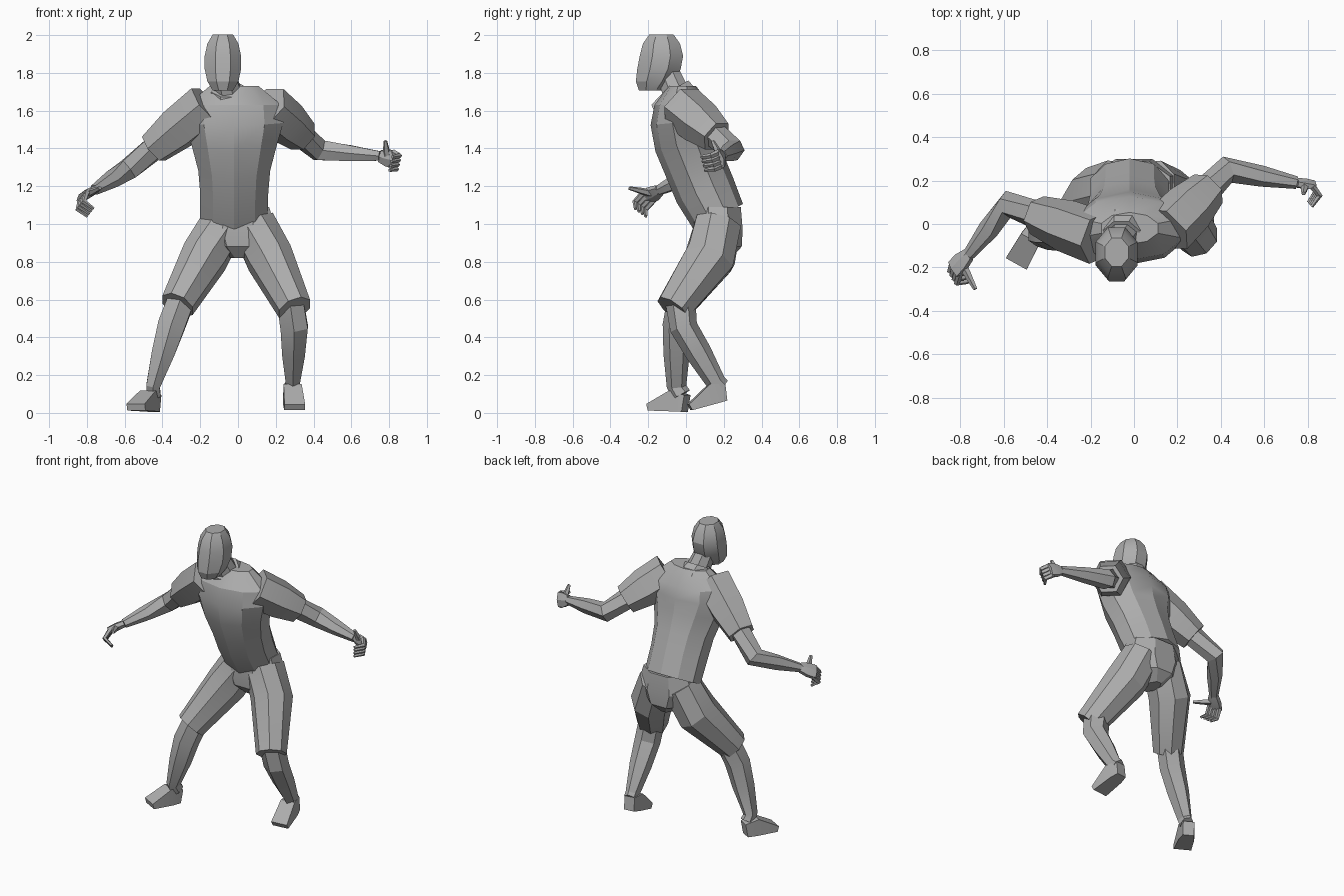
import bpy, bmesh, math
from mathutils import Vector

cube = bpy.data.objects.get("Cube")
if cube:
    bpy.data.objects.remove(cube)

grey = bpy.data.materials.new("plain grey")
grey.use_nodes = True
grey.diffuse_color = (.42, .42, .42, 1)
grey.node_tree.nodes["Principled BSDF"].inputs["Base Color"].default_value = grey.diffuse_color

ACROSS = Vector((1, 0, 0))
UP = Vector((0, 0, 1))


def loft(name, centres, widths, depths=None, sides=6, ref=ACROSS, axis=None):
    """Skin faceted rings along a path, with half widths measured along ref."""
    depths = depths or widths
    corner = 1 / math.cos(math.pi / sides)
    angles = [math.tau * (side + .5) / sides for side in range(sides)]
    last = len(centres) - 1
    bm = bmesh.new()
    rings = []
    for index, (centre, width, depth) in enumerate(zip(centres, widths, depths)):
        tangent = axis or centres[min(index + 1, last)] - centres[max(index - 1, 0)]
        tangent = tangent.normalized()
        u = (ref - tangent * ref.dot(tangent)).normalized()
        v = tangent.cross(u)
        rings.append([bm.verts.new(centre + corner * (u * width * math.cos(angle) + v * depth * math.sin(angle)))
                      for angle in angles])
    for lower, upper in zip(rings, rings[1:]):
        for side in range(sides):
            bm.faces.new((lower[side - 1], lower[side], upper[side], upper[side - 1]))
    bm.faces.new(rings[0])
    bm.faces.new(rings[-1])
    bmesh.ops.recalc_face_normals(bm, faces=bm.faces)
    mesh = bpy.data.meshes.new(name)
    bm.to_mesh(mesh)
    bm.free()
    mesh.materials.append(grey)
    part = bpy.data.objects.new(name, mesh)
    bpy.context.collection.objects.link(part)
    part.select_set(True)
    bpy.context.view_layer.objects.active = part


def build_arm(side, shoulder, elbow, wrist, knuckle, curl, thumb_tip):
    shoulder, elbow, wrist, knuckle, curl, thumb_tip = map(
        Vector, (shoulder, elbow, wrist, knuckle, curl, thumb_tip))
    # Short sleeve and bare arm
    loft(side + "_sleeve", [shoulder.lerp(elbow, t) for t in (-.1, .3, .65)],
         (.11, .105, .08), ref=UP)
    loft(side + "_arm", [shoulder.lerp(elbow, .5), elbow, elbow.lerp(wrist, .5), wrist],
         (.06, .055, .042, .025), ref=UP)
    # Palm, with the fingers fanned across it
    reach = knuckle - wrist
    spread = reach.cross(curl).normalized()
    palm = wrist.lerp(knuckle, .5)
    loft(side + "_palm", [wrist, palm, knuckle], (.03, .045, .045), (.02, .022, .018), ref=spread)
    for number, finger in enumerate(("index", "middle", "ring", "little")):
        base = knuckle + spread * .025 * (1.5 - number)
        bend = base + reach * .3 + curl * .4
        loft(f"{side}_{finger}_finger", [base - reach * .2, bend, base + curl],
             (.013, .012, .007), sides=5, ref=spread)
    loft(side + "_thumb", [palm, palm.lerp(thumb_tip, .5), thumb_tip],
         (.018, .014, .008), sides=5, ref=reach)


def build_leg(side, hip, knee, ankle, heel, toe):
    hip, knee, ankle, heel, toe = map(Vector, (hip, knee, ankle, heel, toe))
    # Shorts leg with its thigh pushed back
    thigh = hip.lerp(knee, .4) + Vector((0, .05, 0))
    loft(side + "_shorts_leg", [hip, thigh, knee], (.115, .12, .088), (.12, .13, .09), sides=8)
    # Bare lower leg
    loft(side + "_shin", [knee.lerp(thigh, .2), knee.lerp(ankle, .25), knee.lerp(ankle, .6),
                          ankle, ankle.lerp(heel, .5)],
         (.07, .072, .06, .036, .036), (.07, .064, .06, .045, .045))
    # Flat-soled shoe
    instep = heel.lerp(toe, .35) + UP * .02
    loft(side + "_shoe", [heel, instep, toe], (.035, .048, .055), (.045, .055, .018),
         sides=4, ref=(toe - heel).cross(UP))


bpy.ops.object.select_all(action='DESELECT')

# Head: a rounded block whose chin juts forward
centres, sizes = [], []
for step in range(6):
    angle = .5 + (math.pi - 1) * step / 5
    height = -math.cos(angle) / math.cos(.5)
    centres.append(Vector((-.08, -.13 + .055 * min(height, 0), 1.855 + .147 * height)))
    sizes.append(math.sin(angle) ** .8)
loft("head", centres, [size * .098 for size in sizes], [size * .117 for size in sizes], sides=8, axis=UP)

# Neck and collar, tipped forward
throat, nape = Vector((-.04, -.03, 1.64)), Vector((-.08, -.1, 1.81))
loft("neck", [throat, nape], (.075, .06), sides=8)
loft("collar", [throat, throat.lerp(nape, .45)], (.115, .085), sides=8, axis=Vector((0, -.5, .85)))

# Shirt: the spine leans forward and the chest widens
spine = ((.17, 1.04), (.1, 1.18), (.05, 1.3), (0, 1.43), (-.02, 1.54), (-.02, 1.63), (-.02, 1.73))
loft("shirt", [Vector((-.02, y, z)) for y, z in spine],
     (.18, .18, .19, .225, .26, .25, .13), (.14, .155, .155, .16, .16, .14, .07), sides=10)

# Seat of the shorts
loft("shorts_seat", [Vector((0, .17, z)) for z in (1.09, .97, .88, .82)],
     (.165, .2, .14, .04), (.12, .13, .125, .07), sides=8, axis=UP)

# Limbs
build_arm("right", shoulder=(-.2, -.05, 1.6), elbow=(-.58, .09, 1.29), wrist=(-.76, -.14, 1.18),
          knuckle=(-.83, -.21, 1.14), curl=(.05, -.03, -.08), thumb_tip=(-.73, -.3, 1.19))
build_arm("left", shoulder=(.18, 0, 1.6), elbow=(.43, .25, 1.39), wrist=(.75, .19, 1.36),
          knuckle=(.83, .18, 1.34), curl=(-.02, -.09, -.02), thumb_tip=(.78, .14, 1.44))
build_leg("right", hip=(-.08, .17, 1), knee=(-.32, -.05, .57), ankle=(-.45, -.05, .14),
          heel=(-.44, 0, .05), toe=(-.54, -.18, .03))
build_leg("left", hip=(.08, .17, 1), knee=(.3, -.07, .55), ankle=(.29, .16, .16),
          heel=(.28, .21, .11), toe=(.3, .02, .03))

bpy.ops.object.shade_smooth_by_angle(angle=math.radians(22))
bpy.ops.object.select_all(action='DESELECT')
